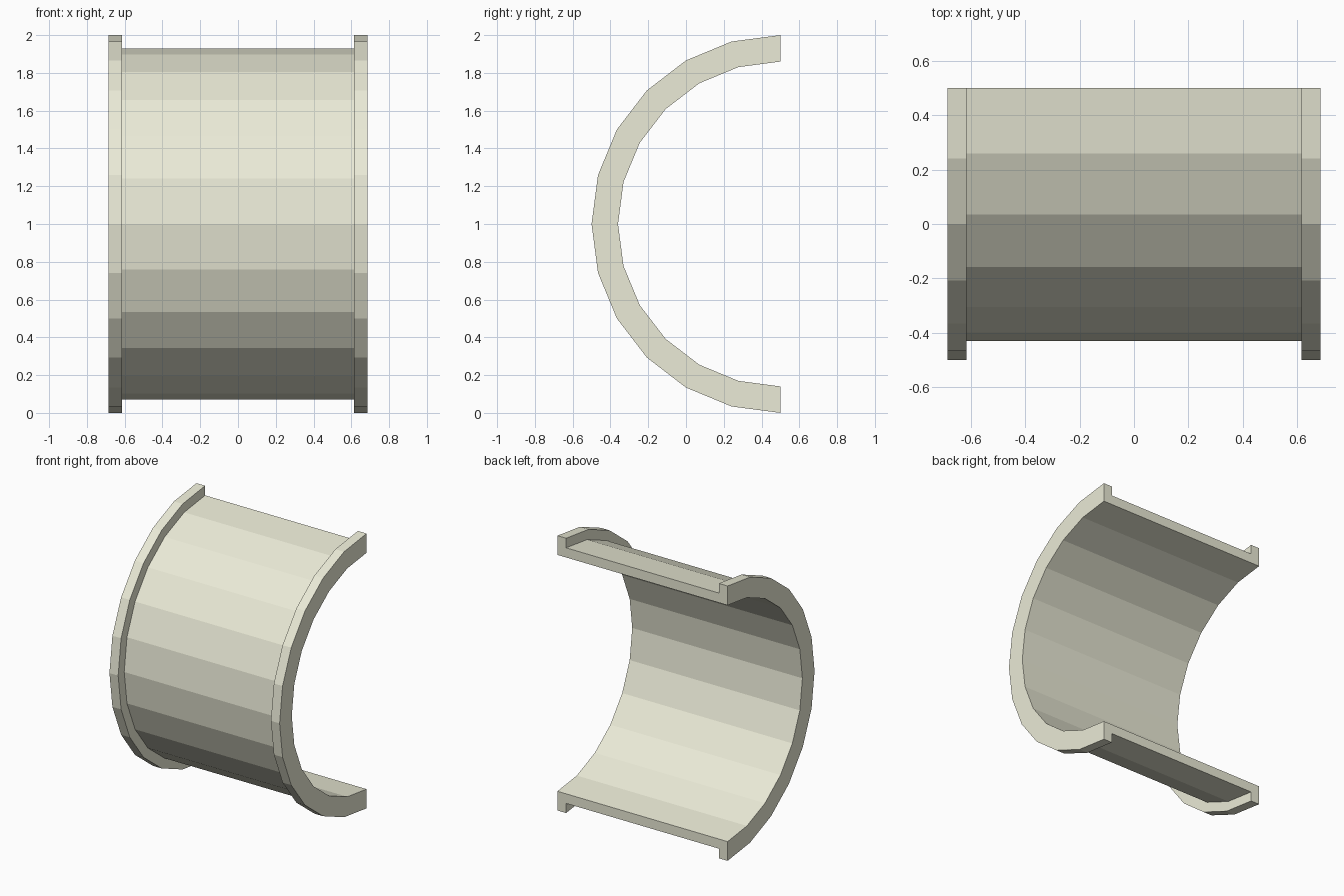
import bpy, bmesh, math

if "Cube" in bpy.data.objects:
    bpy.data.objects.remove(bpy.data.objects["Cube"])

# Half bearing shell: flanged U cross-section swept through 180 degrees
R_FLANGE, R_SHELL, R_BORE = 1.0, 0.93, 0.86
X_END, X_STEP = 0.685, 0.615
AXIS_Y, AXIS_Z, STEPS = 0.5, 1.0, 12

# cross-section as (x, radius)
half = [(X_END, R_BORE), (X_END, R_FLANGE), (X_STEP, R_FLANGE), (X_STEP, R_SHELL)]
profile = half + [(-x, r) for x, r in reversed(half)]

bm = bmesh.new()
rings = []
for i in range(STEPS + 1):
    a = math.pi / 2 + math.pi * i / STEPS
    rings.append([bm.verts.new((x, AXIS_Y + r * math.cos(a), AXIS_Z + r * math.sin(a)))
                  for x, r in profile])

# swept skin
n = len(profile)
for a, b in zip(rings, rings[1:]):
    for j in range(n):
        k = (j + 1) % n
        bm.faces.new((a[j], a[k], b[k], b[j]))

# flat parting faces at both ends
bm.faces.new(rings[0])
bm.faces.new(rings[-1])
bmesh.ops.recalc_face_normals(bm, faces=bm.faces[:])

mesh = bpy.data.meshes.new("bearing_half_shell")
bm.to_mesh(mesh)
bm.free()
shell = bpy.data.objects.new("bearing_half_shell", mesh)
bpy.context.collection.objects.link(shell)

mat = bpy.data.materials.new("cream_metal")
mat.diffuse_color = (0.83, 0.83, 0.68, 1)
mat.use_nodes = True
mat.node_tree.nodes["Principled BSDF"].inputs["Base Color"].default_value = mat.diffuse_color
mesh.materials.append(mat)
